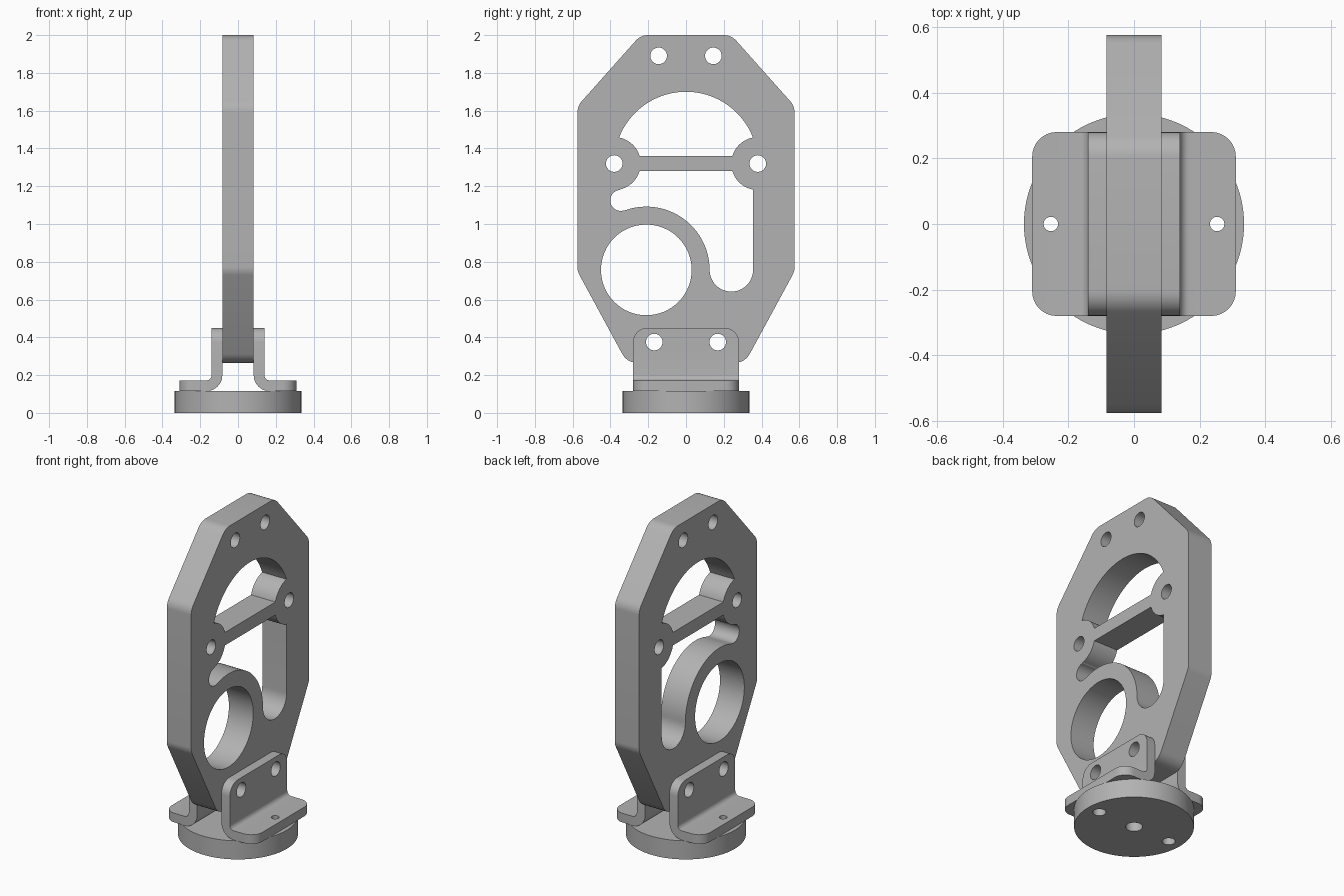
import bpy, bmesh
from math import sin, cos, pi, radians, tan
from mathutils import Matrix, Vector

cube = bpy.data.objects.get("Cube")
if cube:
    bpy.data.objects.remove(cube, do_unlink=True)

grey = bpy.data.materials.new("plain grey metal")
grey.use_nodes = True
grey.diffuse_color = (0.45, 0.45, 0.45, 1)
grey.node_tree.nodes["Principled BSDF"].inputs["Base Color"].default_value = grey.diffuse_color


def arc(cx, cy, r, start, end, n=16):
    """Points on an arc, angles in degrees."""
    steps = [radians(start + (end - start) * i / n) for i in range(n + 1)]
    return [(cx + r * cos(a), cy + r * sin(a)) for a in steps]


def circle(cx, cy, r, n=48):
    return arc(cx, cy, r, 0, 360, n)[:-1]


def rounded(points, r, n=6):
    """Round every corner of a convex polygon."""
    out = []
    pts = [Vector(p) for p in points]
    for i, p in enumerate(pts):
        a = (pts[i - 1] - p).normalized()
        b = (pts[(i + 1) % len(pts)] - p).normalized()
        half = a.angle(b) / 2
        centre = p + (a + b).normalized() * r / sin(half)
        start = p + a * r / tan(half) - centre
        turn = start.angle_signed(p + b * r / tan(half) - centre)
        for k in range(n + 1):
            out.append(tuple(centre + Matrix.Rotation(-turn * k / n, 2) @ start))
    return out


def finish(name, bm):
    bmesh.ops.remove_doubles(bm, verts=bm.verts, dist=0.0002)
    bmesh.ops.recalc_face_normals(bm, faces=bm.faces)
    mesh = bpy.data.meshes.new(name)
    bm.to_mesh(mesh)
    bm.free()
    mesh.materials.clear()
    mesh.materials.append(grey)
    obj = bpy.data.objects.new(name, mesh)
    bpy.context.collection.objects.link(obj)
    bpy.ops.object.select_all(action='DESELECT')
    obj.select_set(True)
    bpy.context.view_layer.objects.active = obj
    bpy.ops.object.shade_smooth_by_angle(angle=radians(30))
    return obj


def evaluated_bmesh(obj):
    bpy.context.view_layer.update()
    deps = bpy.context.evaluated_depsgraph_get()
    mesh = bpy.data.meshes.new_from_object(obj.evaluated_get(deps))
    bm = bmesh.new()
    bm.from_mesh(mesh)
    bpy.data.meshes.remove(mesh)
    bpy.data.objects.remove(obj, do_unlink=True)
    return bm


def extruded(name, loops, thickness, frame):
    """Filled outline with holes, given thickness about its own plane."""
    curve = bpy.data.curves.new(name, 'CURVE')
    curve.dimensions = '2D'
    curve.fill_mode = 'BOTH'
    curve.extrude = thickness / 2
    for loop in loops:
        spline = curve.splines.new('POLY')
        spline.points.add(len(loop) - 1)
        for point, (u, v) in zip(spline.points, loop):
            point.co = (u, v, 0, 1)
        spline.use_cyclic_u = True
    temp = bpy.data.objects.new(name + "_outline", curve)
    bpy.context.collection.objects.link(temp)
    bm = evaluated_bmesh(temp)
    bm.transform(frame)
    return finish(name, bm)


# Upright plate: outline, windows and holes in (y, z)
half = [(0.24, 2.0), (0.575, 1.624), (0.575, 0.75), (0.312, 0.265)]
outline = rounded(half + [(-y, z) for y, z in reversed(half)], 0.09)
upper_window = (arc(0, 1.32, 0.38, 21.5, 158.5, 40)
                + arc(-0.38, 1.32, 0.14, 80, 16.6)
                + arc(0.38, 1.32, 0.14, 163.4, 100))
lower_window = (arc(-0.38, 1.32, 0.14, -16.6, -76)
                + arc(-0.345, 1.125, 0.056, 95, 290)
                + arc(-0.21, 0.757, 0.335, 109, 0, 32)
                + arc(0.24, 0.757, 0.115, 180, 360, 24)
                + arc(0.38, 1.32, 0.14, 259.7, 196.6))
holes = [circle(s * y, z, 0.044, 32) for s in (-1, 1)
         for y, z in ((0.145, 1.89), (0.38, 1.32), (0.168, 0.375))]
loops = [outline, upper_window, lower_window, circle(-0.21, 0.757, 0.24, 64)] + holes
upright = Matrix(((0, 0, 1, 0), (1, 0, 0, 0), (0, 1, 0, 0), (0, 0, 0, 1)))
T = 0.083
for side, label in ((1, "left"), (-1, "right")):
    extruded(label + "_frame_plate", loops, T, Matrix.Translation((side * T / 2, 0, 0)) @ upright)

# Round base with centre hole and two screw holes
extruded("base_disc", [circle(0, 0, 0.335, 96), circle(0, 0, 0.048, 32),
                       circle(-0.253, 0, 0.037, 32), circle(0.253, 0, 0.037, 32)],
         0.115, Matrix.Translation((0, 0, 0.0575)))


def bracket(name, side):
    """Bent angle bracket with rounded corners and drilled holes."""
    profile = ([(0.31, 0.115)] + arc(0.168, 0.2, 0.085, 270, 180, 12)
               + [(0.083, 0.45), (0.14, 0.45)] + arc(0.168, 0.2, 0.028, 180, 270, 8)
               + [(0.31, 0.172)])
    bm = bmesh.new()
    face = bm.faces.new([bm.verts.new((side * x, -0.28, z)) for x, z in profile])
    new = bmesh.ops.extrude_face_region(bm, geom=[face])["geom"]
    bmesh.ops.translate(bm, vec=(0, 0.56, 0), verts=[v for v in new if isinstance(v, bmesh.types.BMVert)])
    corners = []
    for e in bm.edges:
        a, b = (v.co for v in e.verts)
        across = abs(a.y - b.y) < 0.001
        if across and (min(a.z, b.z) > 0.44 or min(abs(a.x), abs(b.x)) > 0.3):
            corners.append(e)
    bmesh.ops.bevel(bm, geom=corners, offset=0.075, offset_type='OFFSET', segments=8,
                    profile=0.5, affect='EDGES')
    obj = finish(name + "_blank", bm)

    # Drills
    bm = bmesh.new()
    spin = Matrix.Rotation(pi / 2, 4, 'Y')
    drills = [(Matrix.Translation((side * 0.11, y, 0.375)) @ spin, 0.044) for y in (-0.168, 0.168)]
    drills.append((Matrix.Translation((side * 0.253, 0, 0.14)), 0.022))
    for matrix, r in drills:
        bmesh.ops.create_cone(bm, cap_ends=True, segments=32, radius1=r, radius2=r, depth=0.1, matrix=matrix)
    cutter = finish(name + "_drills", bm)
    cutter.hide_render = True
    mod = obj.modifiers.new("holes", 'BOOLEAN')
    mod.operation = 'DIFFERENCE'
    mod.solver = 'EXACT'
    mod.object = cutter
    bm = evaluated_bmesh(obj)
    bpy.data.objects.remove(cutter, do_unlink=True)
    return finish(name, bm)


bracket("left_bracket", 1)
bracket("right_bracket", -1)
